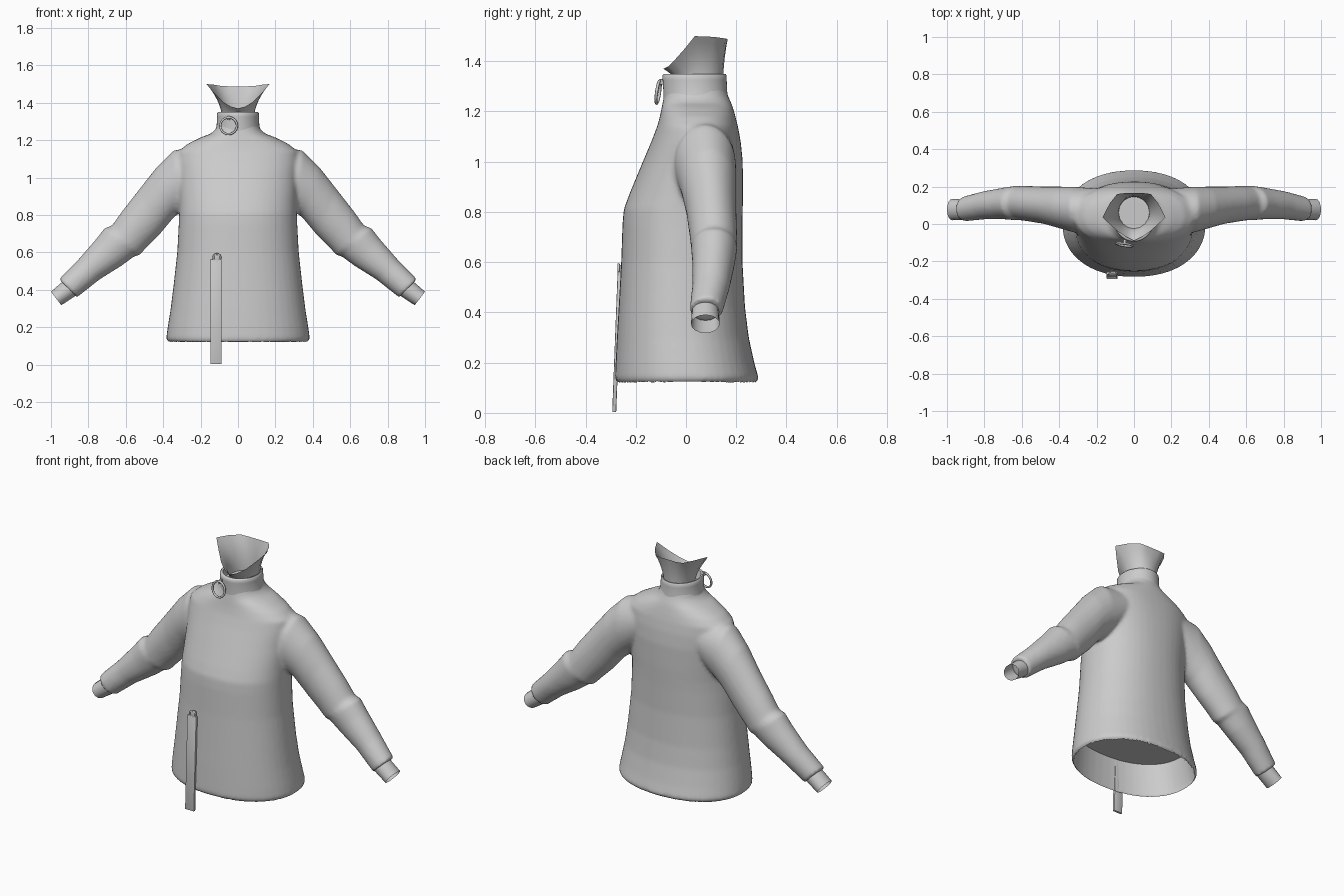
import bpy, bmesh, math
from mathutils import Vector

if "Cube" in bpy.data.objects:
    bpy.data.objects.remove(bpy.data.objects["Cube"])

grey = bpy.data.materials.new("knit grey")
grey.diffuse_color = (0.6, 0.6, 0.6, 1)
grey.use_nodes = True
grey.node_tree.nodes["Principled BSDF"].inputs["Base Color"].default_value = grey.diffuse_color


def finish(name, bm, angle=40):
    mesh = bpy.data.meshes.new(name)
    bm.to_mesh(mesh)
    bm.free()
    ob = bpy.data.objects.new(name, mesh)
    bpy.context.collection.objects.link(ob)
    mesh.materials.append(grey)
    bpy.ops.object.select_all(action='DESELECT')
    ob.select_set(True)
    bpy.context.view_layer.objects.active = ob
    bpy.ops.object.shade_smooth_by_angle(angle=math.radians(angle))
    return ob


def loft(bm, rings, closed=False):
    loops = [[bm.verts.new(p) for p in r] for r in rings]
    n = len(loops[0])
    for a, b in zip(loops, loops[1:]):
        for i in range(n):
            bm.faces.new((a[i], a[(i + 1) % n], b[(i + 1) % n], b[i]))
    if closed:
        bm.faces.new(loops[0][::-1])
        bm.faces.new(loops[-1])


def oval(z, w, yf, yb, n=48, power=2.2):
    pts = []
    for i in range(n):
        t = 2 * math.pi * i / n
        c, s = math.cos(t), math.sin(t)
        pts.append((math.copysign(abs(c) ** (2 / power), c) * w,
                    (yf + yb) / 2 + math.copysign(abs(s) ** (2 / power), s) * (yb - yf) / 2, z))
    return pts


def tube_ring(top, bot, yc, ry, side, n=32):
    # oval between an upper and a lower edge point of the sleeve
    cx, cz = (top[0] + bot[0]) / 2, (top[1] + bot[1]) / 2
    dx, dz = (top[0] - bot[0]) / 2, (top[1] - bot[1]) / 2
    pts = []
    for i in range(n):
        t = 2 * math.pi * i / n
        c, s = math.cos(t), math.sin(t)
        pts.append((side * (cx + dx * c), yc + ry * s, cz + dz * c))
    return pts


# Body and sleeves, fused into one smooth skin
torso = [(0.118, .365, -.272, .275), (0.135, .385, -.283, .29), (0.2, .376, -.28, .272),
         (0.3, .36, -.275, .25), (0.42, .345, -.268, .235), (0.6, .325, -.258, .225),
         (0.75, .317, -.253, .225), (0.81, .315, -.248, .226), (0.87, .315, -.226, .227),
         (1.0, .32, -.172, .226), (1.08, .325, -.138, .218), (1.14, .32, -.115, .207),
         (1.18, .27, -.104, .197), (1.215, .2, -.097, .187), (1.235, .145, -.093, .18),
         (1.26, .118, -.088, .168), (1.3, .105, -.08, .155)]
sleeve = [((.20, 1.17), (.20, .90), .07, .12), ((.345, 1.145), (.30, .82), .077, .122),
          ((.44, 1.05), (.345, .785), .088, .112), ((.53, .935), (.42, .695), .1, .1),
          ((.62, .82), (.49, .625), .108, .095), ((.675, .742), (.53, .582), .112, .092),
          ((.712, .732), (.55, .582), .112, .092), ((.76, .67), (.62, .53), .11, .085),
          ((.86, .555), (.74, .455), .1, .075), ((.957, .457), (.863, .358), .08, .066)]
bm = bmesh.new()
loft(bm, [oval(*s) for s in torso], True)
for side in (1, -1):
    loft(bm, [tube_ring(*s, side) for s in sleeve], True)
bmesh.ops.recalc_face_normals(bm, faces=bm.faces)
raw = finish("body_base", bm)
rem = raw.modifiers.new("fuse", 'REMESH')
rem.mode = 'VOXEL'
rem.voxel_size = 0.011
smo = raw.modifiers.new("soften", 'SMOOTH')
smo.factor = 0.5
smo.iterations = 5
fused = bpy.data.meshes.new_from_object(raw.evaluated_get(bpy.context.evaluated_depsgraph_get()))
bpy.data.objects.remove(raw)
bm = bmesh.new()
bm.from_mesh(fused)
# Open the hem
bmesh.ops.delete(bm, geom=[f for f in bm.faces
                           if f.calc_center_median().z < 0.15 and f.normal.z < -0.8], context='FACES')
finish("sweater_body", bm, 60)

# Inner lining panel above the hem
bm = bmesh.new()
bm.faces.new([bm.verts.new(p) for p in oval(.33, .353, -.27, .244)])
finish("lining", bm)

# Stand-up collar with a folded rim
bm = bmesh.new()
loft(bm, [oval(*s, power=2) for s in [
    (1.25, .122, -.09, .168), (1.28, .114, -.09, .164), (1.325, .112, -.093, .162),
    (1.343, .112, -.094, .162), (1.35, .106, -.088, .157), (1.348, .098, -.075, .15),
    (1.30, .09, -.06, .145)]])
finish("collar", bm, 60)

# Neck with a flared rim that dips at the front
rim = [(0, -.09, 1.37), (.04, -.07, 1.38), (.08, -.045, 1.405), (.125, -.005, 1.45), (.168, .035, 1.5),
       (.13, .11, 1.497), (.09, .16, 1.49), (.045, .166, 1.488), (0, .166, 1.488)]
rim += [(-x, y, z) for x, y, z in rim[-2:0:-1]]
rings = []
for k in range(9):
    t = k / 8
    ring = []
    for i, p in enumerate(rim):
        a = 2 * math.pi * i / len(rim)
        base = Vector((.082 * math.sin(a), .062 - .085 * math.cos(a), 1.28))
        q = base.lerp(Vector(p), t)
        out = t ** 2.2
        q.x = base.x + (p[0] - base.x) * out
        q.y = base.y + (p[1] - base.y) * out
        ring.append(q)
    rings.append(ring)
bm = bmesh.new()
loft(bm, rings)
finish("neck", bm, 60)

# Wrists showing past the sleeves
for side, name in ((1, "wrist_left"), (-1, "wrist_right")):
    bm = bmesh.new()
    loft(bm, [tube_ring(t, b, .077, r, side, 16) for t, b, r in [
        ((.90, .475), (.83, .395), .052), ((.96, .425), (.895, .35), .055),
        ((1.0, .39), (.945, .318), .057)]])
    bmesh.ops.recalc_face_normals(bm, faces=bm.faces)
    finish(name, bm)


def ring_part(name, loc, major, minor, rot):
    bpy.ops.mesh.primitive_torus_add(location=loc, rotation=rot, major_radius=major,
                                     minor_radius=minor, major_segments=32, minor_segments=8)
    ob = bpy.context.object
    ob.name = name
    ob.data.materials.append(grey)
    bpy.ops.object.shade_smooth()


def block(name, size, loc, tilt=0, bevel=.004):
    bm = bmesh.new()
    bmesh.ops.create_cube(bm, size=1)
    bmesh.ops.scale(bm, vec=size, verts=bm.verts)
    bmesh.ops.bevel(bm, geom=bm.edges[:], offset=bevel, segments=2, affect='EDGES', profile=.5)
    ob = finish(name, bm)
    ob.location = loc
    ob.rotation_euler.x = tilt


# Collar pull ring and its small loop
ring_part("collar_ring", (-.05, -.111, 1.277), .045, .006, (math.radians(82), 0, math.radians(-8)))
block("collar_ring_loop", (.016, .026, .022), (-.05, -.095, 1.318))

# Hanging strap with its loop at the top
block("strap", (.06, .016, .56), (-.117, -.275, .283), math.radians(-2.2))
block("strap_tab", (.03, .02, .035), (-.113, -.262, .572))
ring_part("strap_ring", (-.113, -.268, .572), .019, .005, (math.radians(90), 0, 0))
